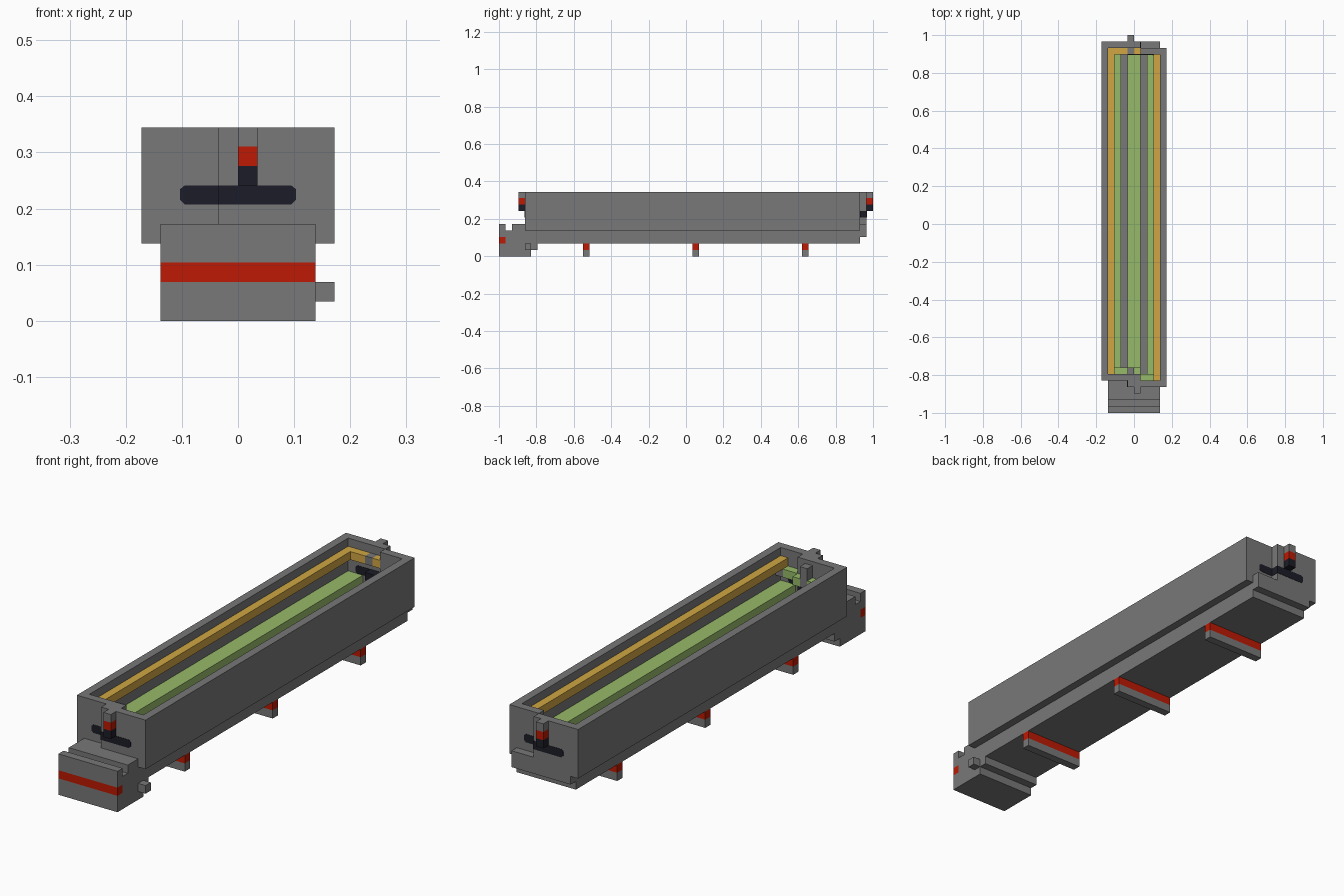
import bpy
import bmesh

if "Cube" in bpy.data.objects:
    bpy.data.objects.remove(bpy.data.objects["Cube"], do_unlink=True)

U = 2 / 58  # one building-block unit; all sizes below are in these units


def material(name, rgb):
    m = bpy.data.materials.new(name)
    m.use_nodes = True
    m.diffuse_color = (*rgb, 1)
    m.node_tree.nodes["Principled BSDF"].inputs["Base Color"].default_value = (*rgb, 1)
    return m


GREY = material("grey", (0.188, 0.188, 0.188))
RED = material("red", (0.51, 0.01, 0.001))
DARK = material("dark_blue", (0.012, 0.012, 0.021))
GREEN = material("green", (0.305, 0.49, 0.14))
YELLOW = material("yellow", (0.63, 0.38, 0.055))


def prism(name, mat, points, length):
    """Extrude a closed outline of 3D points along a vector."""
    bm = bmesh.new()
    face = bm.faces.new([bm.verts.new([c * U for c in p]) for p in points])
    ext = bmesh.ops.extrude_face_region(bm, geom=[face])
    moved = [g for g in ext["geom"] if isinstance(g, bmesh.types.BMVert)]
    bmesh.ops.translate(bm, verts=moved, vec=[c * U for c in length])
    bmesh.ops.recalc_face_normals(bm, faces=bm.faces)
    mesh = bpy.data.meshes.new(name)
    bm.to_mesh(mesh)
    bm.free()
    mesh.materials.append(mat)
    obj = bpy.data.objects.new(name, mesh)
    bpy.context.collection.objects.link(obj)
    return obj


def box(name, mat, x, y, z):
    outline = [(x[0], y[0], z[0]), (x[1], y[0], z[0]), (x[1], y[1], z[0]), (x[0], y[1], z[0])]
    return prism(name, mat, outline, (0, 0, z[1] - z[0]))


# Chassis: side profile with coupling head, notch, floor and rear ledge
profile = [(-28, 0), (-24, 0), (-24, 1), (-23, 1), (-23, 2), (27, 2), (27, 3), (28, 3),
           (28, 5), (27, 5), (27, 4), (-24, 4), (-24, 5), (-27, 5), (-27, 4), (-28, 4)]
prism("chassis", GREY, [(-4, y, z) for y, z in profile], (8, 0, 0))

# Coupling face with a red band, and its side peg
for name, mat, z in (("coupling_face_lower", GREY, (0, 2)), ("coupling_band", RED, (2, 3)),
                     ("coupling_face_upper", GREY, (3, 5))):
    box(name, mat, (-4, 4), (-29, -28), z)
box("coupling_peg", GREY, (4, 5), (-25, -24), (1, 2))

# Cross bars under the floor
for i, y in enumerate((-16, 1, 18)):
    box(f"cross_bar_foot_{i}", GREY, (-4, 4), (y, y + 1), (0, 1))
    box(f"cross_bar_band_{i}", RED, (-4, 4), (y, y + 1), (1, 2))

# Trough walls, staggered at both ends
walls = {
    "right_wall": ((-5, -4), (-24, 28)),
    "left_wall": ((4, 5), (-25, 27)),
    "front_wall_outer": ((-1, 4), (-25, -24)),
    "front_wall_inner": ((-4, 1), (-24, -23)),
    "back_wall_outer": ((-4, 1), (27, 28)),
    "back_wall_inner": ((1, 4), (26, 27)),
}
for name, (x, y) in walls.items():
    box(name, GREY, x, y, (4, 10))

# Lamp posts on the two ends
for end, x, y in (("front", (0, 1), (-26, -25)), ("back", (-1, 0), (28, 29))):
    box(end + "_post_base", DARK, x, y, (7, 8))
    box(end + "_post_lamp", RED, x, y, (8, 9))
    box(end + "_post_cap", GREY, x, y, (9, 10))

# Flat oval inlays running through both staggered halves of each end wall
SKIN = 0.04
for end, side, y_outer, y_inner in (("front", 1, -25, -24), ("back", -1, 27, 26)):
    for part, s, y, root in (("outer", side, y_outer, 1 + SKIN), ("inner", -side, y_inner, 1)):
        outline = [(-root, 6), (2.75, 6), (3, 6.25), (3, 6.8), (2.75, 7), (-root, 7)]
        prism(f"{end}_inlay_{part}", DARK, [(s * x, y - SKIN, z) for x, z in outline],
              (0, 1 + 2 * SKIN, 0))

# Yellow upper rail running round the inside
box("yellow_rail_right", YELLOW, (-4, -3), (-23, 27), (8, 9))
box("yellow_rail_left", YELLOW, (3, 4), (-24, 26), (8, 9))
box("yellow_rail_back", YELLOW, (-3, -1), (26, 27), (8, 9))
box("yellow_rail_back_end", YELLOW, (0, 1), (26, 27), (8, 9))
box("back_rib", GREY, (-1, 0), (26, 27), (8, 9))

# Green lower benches and central strip
box("green_bench_right", GREEN, (-4, -2), (-23, 27), (5, 6))
box("green_bench_left", GREEN, (2, 4), (-24, 26), (5, 6))
box("green_centre_strip", GREEN, (-1, 1), (-22, 26), (4, 5))

# Inner fittings on the front wall
box("front_fitting_right", GREEN, (-3, -1), (-23, -22), (7, 8))
box("front_fitting_centre", GREEN, (0, 1), (-23, -22), (7, 8))
box("front_fitting_left", GREEN, (1, 3), (-24, -23), (7, 8))
box("front_fitting_corner", GREY, (3, 4), (-24, -23), (7, 8))
box("front_rib", GREY, (-1, 0), (-23, -22), (7, 9.5))
